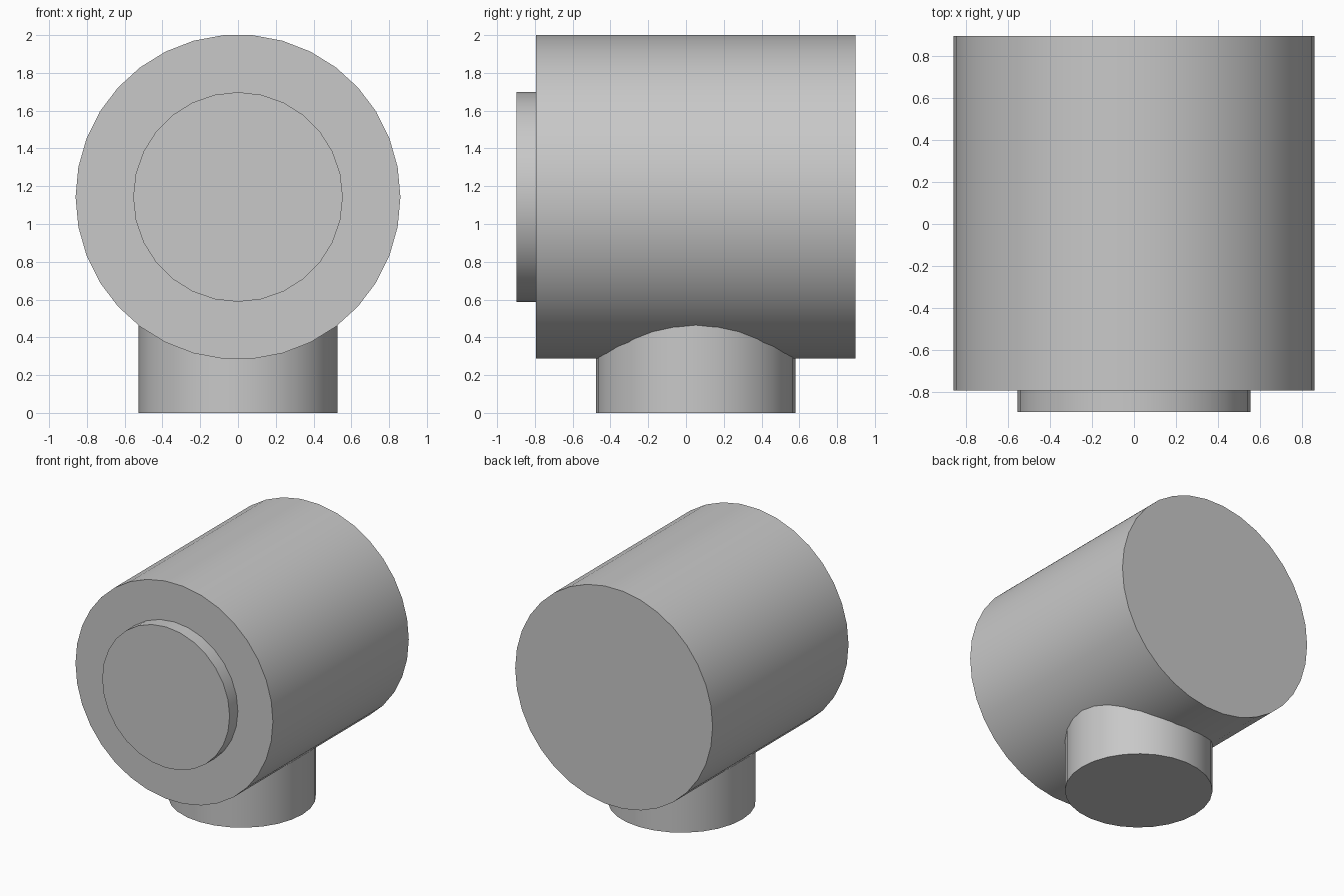
import bpy
import math

cube = bpy.data.objects.get("Cube")
if cube:
    bpy.data.objects.remove(cube, do_unlink=True)

# Single plain grey
grey = bpy.data.materials.new("plain grey")
grey.use_nodes = True
colour = (0.58, 0.58, 0.58, 1)
grey.diffuse_color = colour
grey.node_tree.nodes["Principled BSDF"].inputs["Base Color"].default_value = colour

AXIS_Z = 1.143      # height of the horizontal axis
BACK, FACE, FRONT = 0.897, -0.794, -0.897


def cylinder(name, radius, depth, centre, sides, tilt=(0, 0, 0)):
    """Capped cylinder with smooth walls and sharp rims; one vertex lies on +x."""
    bpy.ops.mesh.primitive_cylinder_add(vertices=sides, radius=radius, depth=depth)
    obj = bpy.context.object
    obj.name = name
    # Put a vertex on the x axis, then tilt the part into place
    obj.rotation_euler = (0, 0, math.pi / 2)
    bpy.ops.object.transform_apply(location=False, rotation=True, scale=False)
    obj.rotation_euler = tilt
    obj.location = centre
    bpy.ops.object.transform_apply(location=True, rotation=True, scale=False)
    obj.data.materials.append(grey)
    bpy.ops.object.shade_smooth_by_angle(angle=math.radians(30))
    return obj


lying = (math.pi / 2, 0, 0)

# Large horizontal drum
cylinder("body", 0.86, BACK - FACE, (0, (BACK + FACE) / 2, AXIS_Z), 34, lying)

# Raised round disc on the front, seated slightly inside the drum
seat = 0.02
cylinder("front_disc", 0.555, FACE - FRONT + seat,
         (0, (FACE + FRONT + seat) / 2, AXIS_Z), 28, lying)

# Upright round foot running up into the drum
foot_top = 0.6
cylinder("foot", 0.527, foot_top, (0, (BACK + FACE) / 2, foot_top / 2), 28)
